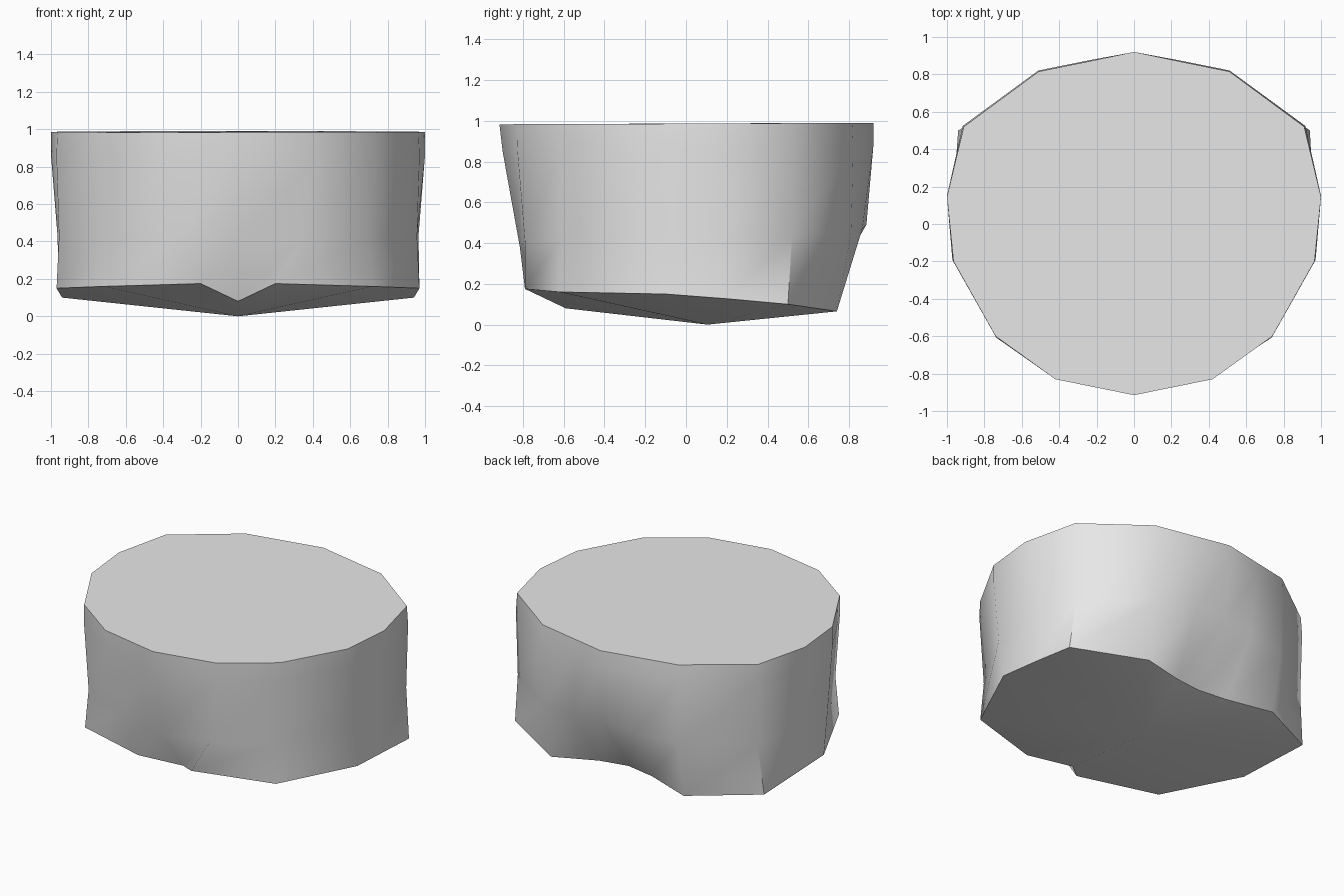
import bpy, bmesh, math
from mathutils import Vector

if "Cube" in bpy.data.objects:
    bpy.data.objects.remove(bpy.data.objects["Cube"])

# Right half of each ring, from front centre round to back centre
TOP = [(0, -.915, .982), (.42, -.83, .983), (.74, -.60, .984), (.965, -.2, .985), (1, .145, .986),
       (.91, .52, .988), (.51, .815, .99), (.25, .868, .99), (0, .92, .99)]
WAIST = [(0, -.815, .38), (.34, -.79, .41), (.70, -.61, .42), (.957, -.16, .43), (.965, .16, .43),
         (.905, .52, .43), (.5, .81, .45), (.22, .865, .47), (0, .885, .49)]
HEM = [(0, -.59, .08), (.2, -.79, .175), (.72, -.62, .16), (.97, -.1, .15), (.957, .2, .127),
       (.94, .5, .10), (.5, .74, .065), (.2, .65, .084), (0, .62, .09)]
CENTRE = (0, .105, 0)


def full_ring(half):
    """Mirror a half ring across x = 0."""
    return half + [(-x, y, z) for x, y, z in reversed(half[1:-1])]


# Slightly bulged ring under the rim
UPPER = [tuple(Vector(a).lerp(Vector(b), .78) + Vector((a[0] * .008, a[1] * .008, 0)))
         for a, b in zip(WAIST, TOP)]

bm = bmesh.new()
rings = [[bm.verts.new(p) for p in full_ring(r)] for r in (HEM, WAIST, UPPER, TOP)]
n = len(rings[0])

# Side walls
for low, high in zip(rings, rings[1:]):
    for i in range(n):
        j = (i + 1) % n
        bm.faces.new((low[i], low[j], high[j], high[i]))

# Flat top cap and shallow pointed underside
bm.faces.new(rings[-1])
tip = bm.verts.new(CENTRE)
for i in range(n):
    bm.faces.new((rings[0][(i + 1) % n], rings[0][i], tip))
bmesh.ops.recalc_face_normals(bm, faces=bm.faces[:])

mesh = bpy.data.meshes.new("hip_section")
bm.to_mesh(mesh)
bm.free()
hips = bpy.data.objects.new("hip_section", mesh)
bpy.context.collection.objects.link(hips)

# Smooth walls with sharp rims and creases
mesh.shade_smooth()
mesh.set_sharp_from_angle(angle=math.radians(48))

# Plain light grey
grey = bpy.data.materials.new("light_grey")
grey.diffuse_color = (.8, .8, .8, 1)
grey.use_nodes = True
grey.node_tree.nodes["Principled BSDF"].inputs["Base Color"].default_value = grey.diffuse_color
mesh.materials.append(grey)
